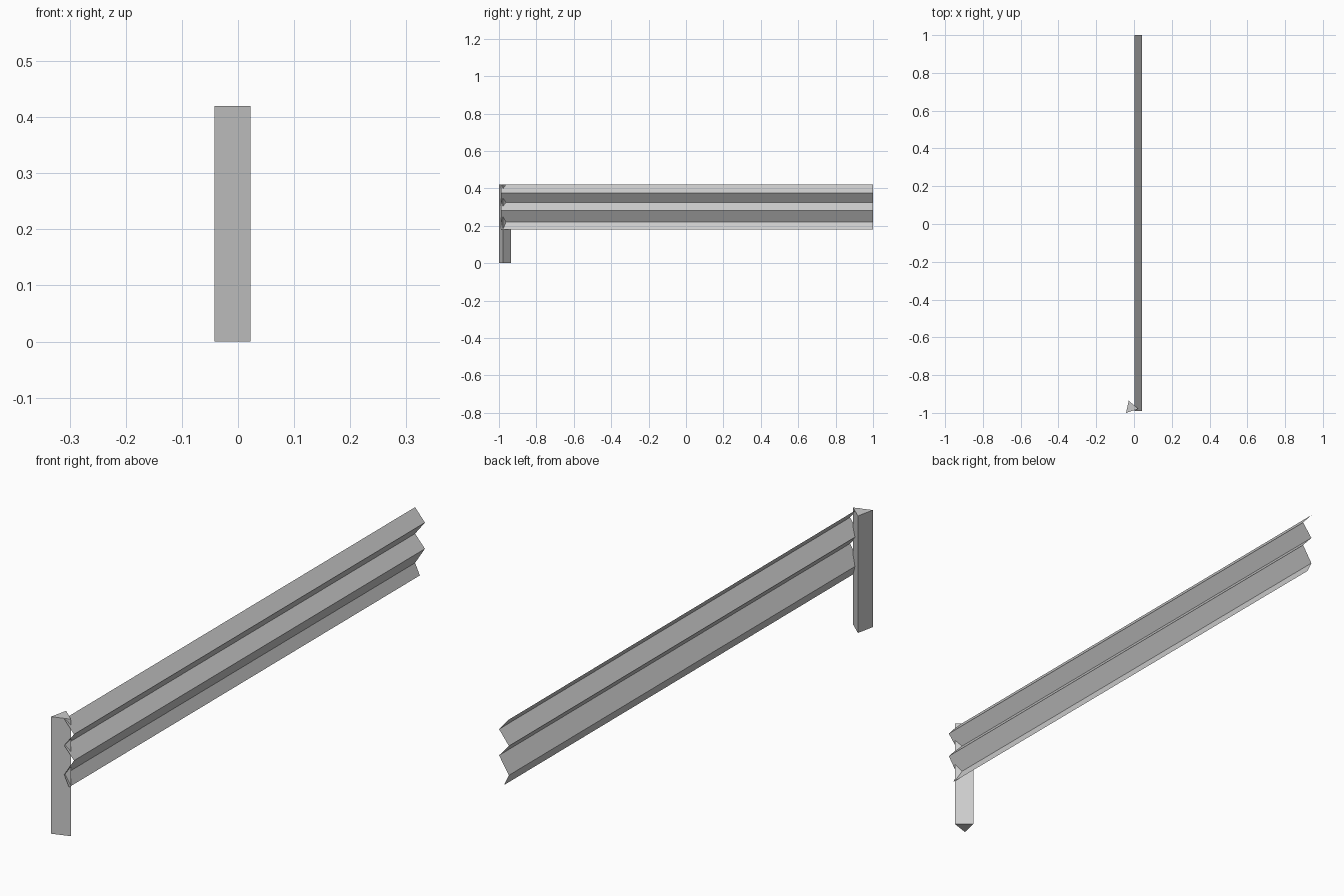
import bpy, bmesh

if "Cube" in bpy.data.objects:
    bpy.data.objects.remove(bpy.data.objects["Cube"])


def extrude_profile(name, points, direction, closed):
    """Sweep a profile along a direction; closed profiles become capped prisms."""
    bm = bmesh.new()
    verts = [bm.verts.new(p) for p in points]
    if closed:
        geom = [bm.faces.new(verts)]
        result = bmesh.ops.extrude_face_region(bm, geom=geom, use_keep_orig=True)
    else:
        edges = [bm.edges.new(pair) for pair in zip(verts, verts[1:])]
        result = bmesh.ops.extrude_edge_only(bm, edges=edges)
    moved = [g for g in result["geom"] if isinstance(g, bmesh.types.BMVert)]
    bmesh.ops.translate(bm, verts=moved, vec=direction)
    bmesh.ops.recalc_face_normals(bm, faces=bm.faces)
    # The open sheet should face outward (+x)
    if not closed:
        bm.normal_update()
        if sum(f.normal.x for f in bm.faces) < 0:
            bmesh.ops.reverse_faces(bm, faces=bm.faces)
    mesh = bpy.data.meshes.new(name)
    bm.to_mesh(mesh)
    bm.free()
    obj = bpy.data.objects.new(name, mesh)
    bpy.context.collection.objects.link(obj)
    return obj


# Corrugated rail: thin zigzag sheet running along y
START, END = -0.99, 1.0
zigzag = [(0.003, 0.42), (0.042, 0.375), (0.003, 0.325),
          (0.042, 0.281), (0.003, 0.22), (0.022, 0.18)]
extrude_profile("rail", [(x, START, z) for x, z in zigzag],
                (0, END - START, 0), closed=False)

# Three-sided post at the front end
triangle = [(-0.042, -1.0), (0.022, -0.979), (-0.028, -0.935)]
extrude_profile("post", [(x, y, 0) for x, y in triangle],
                (0, 0, 0.42), closed=True)
